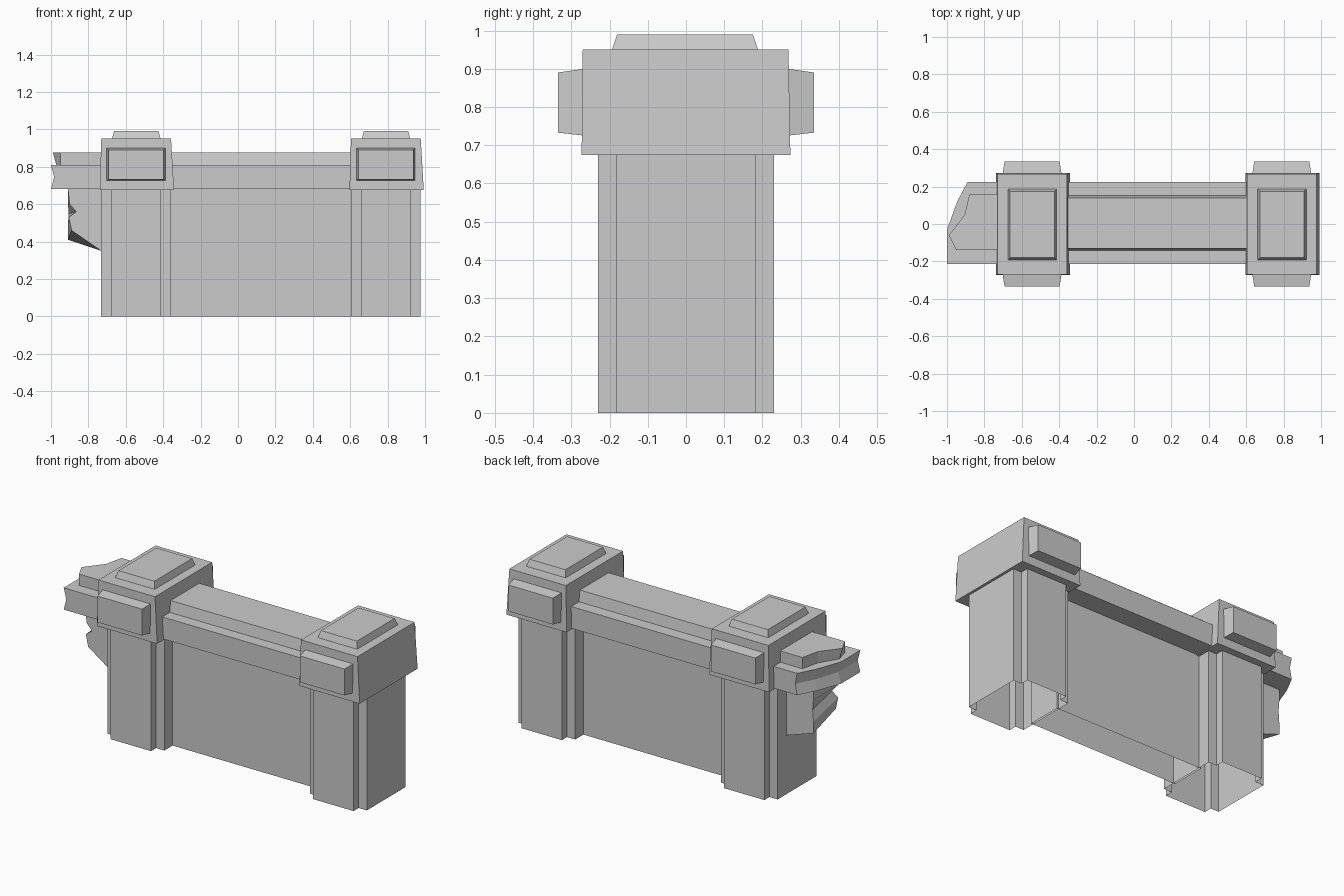
import bpy

cube = bpy.data.objects.get("Cube")
if cube:
    bpy.data.objects.remove(cube, do_unlink=True)

stone = bpy.data.materials.new("grey_stone")
stone.use_nodes = True
colour = (0.6, 0.6, 0.6, 1)
stone.diffuse_color = colour
bsdf = next(n for n in stone.node_tree.nodes if n.type == 'BSDF_PRINCIPLED')
bsdf.inputs["Base Color"].default_value = colour
bsdf.inputs["Roughness"].default_value = 0.9


def loft(name, rings, open_bottom=False):
    """Join rings of equal point count, given bottom to top, counter-clockwise."""
    n = len(rings[0])
    verts = [p for ring in rings for p in ring]
    faces = []
    for r in range(len(rings) - 1):
        a = r * n
        for i in range(n):
            j = (i + 1) % n
            faces.append((a + i, a + j, a + n + j, a + n + i))
    faces.append(tuple(range(len(verts) - n, len(verts))))
    if not open_bottom:
        faces.append(tuple(reversed(range(n))))
    mesh = bpy.data.meshes.new(name)
    mesh.from_pydata(verts, [], faces)
    mesh.materials.append(stone)
    obj = bpy.data.objects.new(name, mesh)
    bpy.context.scene.collection.objects.link(obj)
    return obj


def layer(points, z):
    return [(x, y, z) for x, y in points]


def rect(x0, x1, y0, y1):
    return [(x0, y0), (x1, y0), (x1, y1), (x0, y1)]


def block(name, low, z0, high, z1, open_bottom=False):
    return loft(name, [layer(rect(*low), z0), layer(rect(*high), z1)], open_bottom)


# Two pillars: hollow cross-shaped shaft, flared head and raised panels
def pillar(side, cx):
    w, d, pw, pd = 0.187, 0.182, 0.133, 0.23
    quarter = [(w, -d), (w, d), (pw, d), (pw, pd)]
    cross = quarter + [(-x, -y) for x, y in (
        (pw, -pd), (pw, -d), (w, -d), (w, d), (pw, d), (pw, pd))] + [(pw, -pd), (pw, -d)]
    cross = [(cx + x, y) for x, y in cross]
    loft(side + "_shaft", [layer(cross, 0), layer(cross, 0.69)], True)
    block(side + "_head", (cx - 0.194, cx + 0.203, -0.273, 0.273), 0.675,
          (cx - 0.186, cx + 0.187, -0.27, 0.268), 0.95)
    block(side + "_top_panel", (cx - 0.13, cx + 0.133, -0.195, 0.19), 0.945,
          (cx - 0.117, cx + 0.12, -0.18, 0.175), 0.99)
    # Panels on the front and back of the head
    for label, s in (("front", -1), ("back", 1)):
        inner = [(-0.158, 0.725), (0.158, 0.725), (0.158, 0.9), (-0.158, 0.9)]
        outer = [(-0.147, 0.733), (0.147, 0.733), (0.147, 0.89), (-0.147, 0.89)]
        if s > 0:
            inner.reverse()
            outer.reverse()
        loft(f"{side}_{label}_panel",
             [[(cx + x, s * y, z) for x, z in ring]
              for ring, y in ((inner, 0.265), (outer, 0.335))])


pillar("right", -0.545)
pillar("left", 0.79)

# Wall between the pillars with coping and top rail
wall = rect(-0.37, 0.615, -0.105, 0.105)
loft("wall", [layer(wall, 0), layer(wall, 0.69)], True)
coping = (-0.4, 0.65, -0.213, 0.225)
block("wall_coping", coping, 0.68, coping, 0.81)
block("wall_rail", (-0.4, 0.65, -0.143, 0.152), 0.805,
      (-0.4, 0.65, -0.13, 0.14), 0.875)

# Broken end of the coping, curving away towards the back
broken = [(-0.7, 0.225), (-0.89, 0.225), (-0.945, 0.12),
          (-1.0, -0.03), (-1.0, -0.213), (-0.7, -0.213)]
dented = [(max(x, -0.983) + (0.012 if -0.98 < x < -0.8 else 0), y) for x, y in broken]
loft("broken_coping", [layer(broken, 0.68), layer(dented, 0.745), layer(broken, 0.81)])

# Broken end of the rail
rail = [(-0.7, 0.16), (-0.88, 0.16), (-0.905, 0.05),
        (-0.97, -0.06), (-0.95, -0.14), (-0.7, -0.14)]
rail_top = [(x - (0.02 if x < -0.96 else 0), y) for x, y in rail]
loft("broken_rail", [layer(rail, 0.805), layer(rail_top, 0.877)])

# Ragged remnant of the wall under the broken coping
front = [(-0.7, 0.69), (-0.91, 0.69), (-0.9, 0.6), (-0.865, 0.56),
         (-0.905, 0.53), (-0.89, 0.46), (-0.73, 0.35), (-0.7, 0.35)]
back = [(-0.7, 0.69), (-0.91, 0.69), (-0.91, 0.61), (-0.905, 0.55),
        (-0.91, 0.48), (-0.91, 0.41), (-0.73, 0.35), (-0.7, 0.35)]
loft("broken_wall", [[(x, 0.1, z) for x, z in back],
                     [(x, -0.14, z) for x, z in front]])
